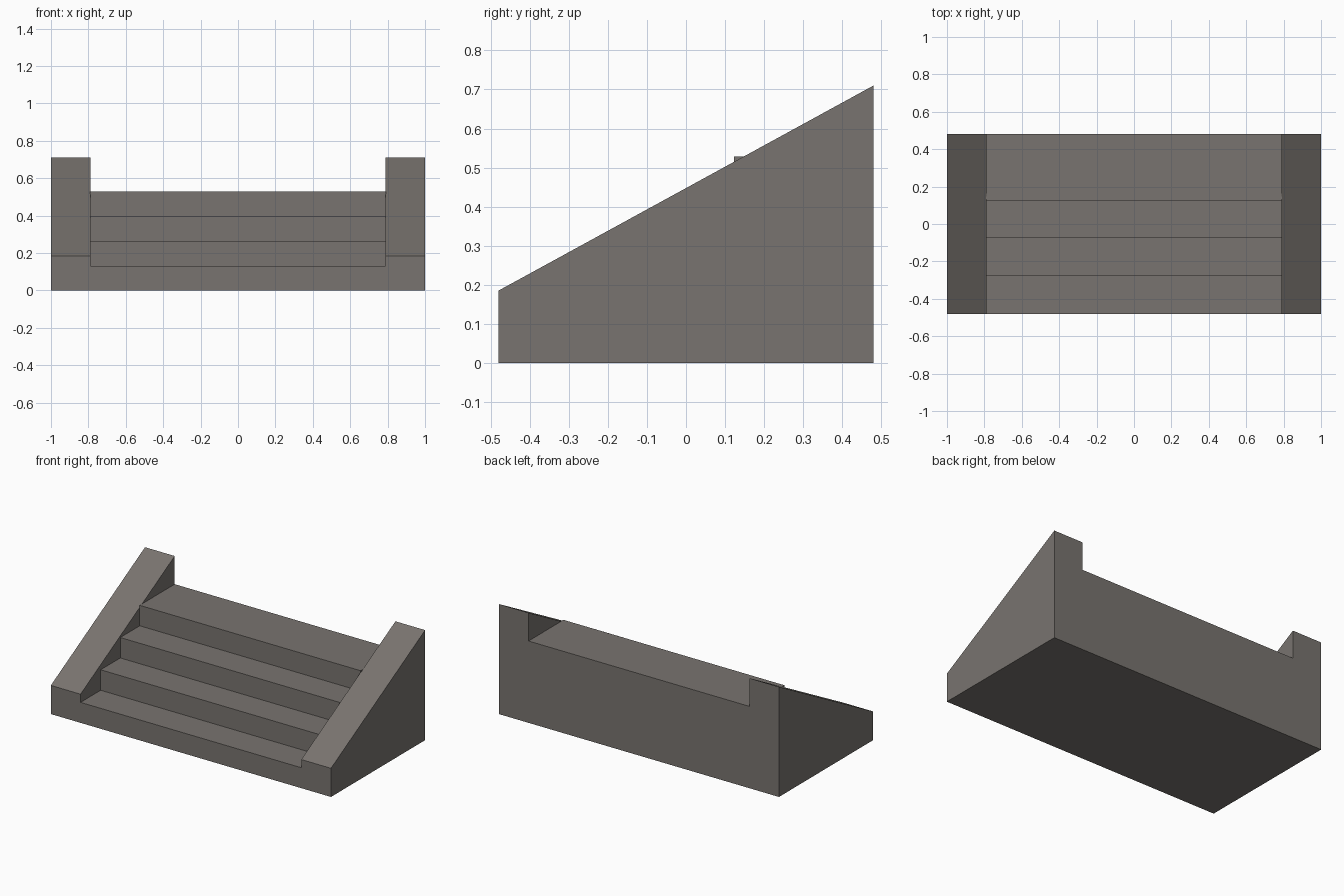
import bpy

if "Cube" in bpy.data.objects:
    bpy.data.objects.remove(bpy.data.objects["Cube"])

# One stone colour
stone = bpy.data.materials.new("warm grey stone")
stone.diffuse_color = (0.19, 0.174, 0.16, 1.0)
stone.use_nodes = True
stone.node_tree.nodes["Principled BSDF"].inputs["Base Color"].default_value = stone.diffuse_color


def extrude_profile(name, profile, x0, x1):
    """Solid made from a (y, z) outline swept along x from x0 to x1."""
    n = len(profile)
    verts = [(x, y, z) for x in (x0, x1) for y, z in profile]
    faces = [tuple(reversed(range(n))), tuple(range(n, 2 * n))]
    faces += [(i, (i + 1) % n, n + (i + 1) % n, n + i) for i in range(n)]
    mesh = bpy.data.meshes.new(name)
    mesh.from_pydata(verts, [], faces)
    mesh.materials.append(stone)
    obj = bpy.data.objects.new(name, mesh)
    bpy.context.collection.objects.link(obj)
    return obj


FRONT, BACK = -0.48, 0.48

# Flight of four steps, the last one a deeper landing
step_fronts = [FRONT, -0.275, -0.075, 0.123]
rise = 0.132
outline = [(BACK, 0.0), (BACK, rise * len(step_fronts))]
for i in reversed(range(len(step_fronts))):
    outline += [(step_fronts[i], rise * (i + 1)), (step_fronts[i], rise * i)]
outline.reverse()
extrude_profile("steps", outline, -0.79, 0.79)

# Sloping side walls
wall = [(FRONT, 0.0), (BACK, 0.0), (BACK, 0.71), (FRONT, 0.185)]
extrude_profile("left_side_wall", wall, -1.0, -0.788)
extrude_profile("right_side_wall", wall, 0.788, 1.0)
